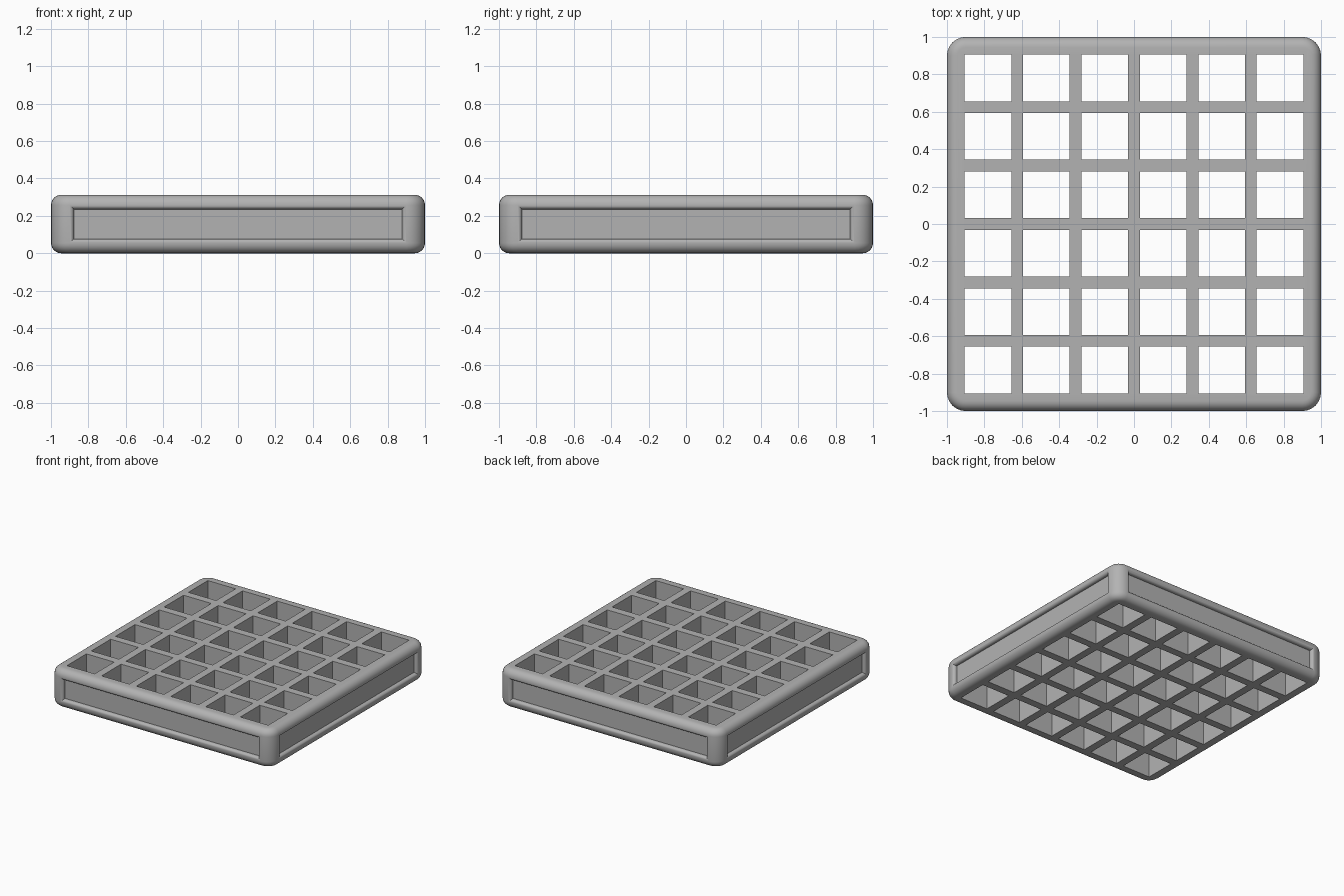
import bpy, bmesh, math

if "Cube" in bpy.data.objects:
    bpy.data.objects.remove(bpy.data.objects["Cube"])

HEIGHT = 0.3125       # also the pitch of the cells
CELL = 0.25
CORNER = 0.1          # plan radius of the corners
ROUND = 0.055         # radius of the top and bottom rims
LIP = 0.022           # rounded lip of the side panels
STEPS = 6

grey = bpy.data.materials.new("Grey")
grey.use_nodes = True
colour = (0.45, 0.45, 0.45, 1)
grey.diffuse_color = colour
grey.node_tree.nodes["Principled BSDF"].inputs["Base Color"].default_value = colour


def make_object(name, bm):
    mesh = bpy.data.meshes.new(name)
    bm.normal_update()
    bm.to_mesh(mesh)
    bm.free()
    mesh.materials.append(grey)
    obj = bpy.data.objects.new(name, mesh)
    bpy.context.collection.objects.link(obj)
    return obj


def rounded_ring(bm, inset, z):
    """Rounded square of vertices, moved inwards by inset."""
    centre, radius = 1 - CORNER, CORNER - inset
    ring = []
    for quarter in range(4):
        mid = math.radians(45 + 90 * quarter)
        cx, cy = math.copysign(centre, math.cos(mid)), math.copysign(centre, math.sin(mid))
        for i in range(STEPS + 1):
            a = math.pi / 2 * (quarter + i / STEPS)
            ring.append(bm.verts.new((cx + radius * math.cos(a), cy + radius * math.sin(a), z)))
    return ring


# Rounded slab: stacked rings from the bottom rim to the top rim
bm = bmesh.new()
arc = [math.pi / 2 * i / STEPS for i in range(STEPS + 1)]
lower = [(ROUND * (1 - math.sin(a)), ROUND * (1 - math.cos(a))) for a in arc]
profile = lower + [(inset, HEIGHT - z) for inset, z in reversed(lower)]
rings = [rounded_ring(bm, inset, z) for inset, z in profile]
for low, high in zip(rings, rings[1:]):
    for i in range(len(low)):
        j = (i + 1) % len(low)
        bm.faces.new((low[i], low[j], high[j], high[i]))
bm.faces.new(rings[-1])
bm.faces.new(rings[0][::-1])
bm.normal_update()

# Recessed side panels with a rounded lip
sides = [f for f in bm.faces if abs(f.normal.z) < 0.01 and f.calc_area() > 0.1]
for a, b in zip(arc, arc[1:]):
    bmesh.ops.inset_individual(
        bm, faces=sides, use_even_offset=True,
        thickness=LIP * (math.sin(b) - math.sin(a)),
        depth=-LIP * (math.cos(a) - math.cos(b)))
bmesh.ops.inset_individual(bm, faces=sides, thickness=0.0005, depth=-0.008)
tray = make_object("grid_tray", bm)

# Square through cells, six by six
bm = bmesh.new()
for col in range(6):
    for row in range(6):
        cell = bmesh.ops.create_cube(bm, size=1)["verts"]
        bmesh.ops.scale(bm, verts=cell, vec=(CELL, CELL, 1))
        bmesh.ops.translate(bm, verts=cell, vec=((col - 2.5) * HEIGHT, (row - 2.5) * HEIGHT, HEIGHT / 2))
cutter = make_object("cell_cutter", bm)
cutter.hide_render = True

cut = tray.modifiers.new("Cells", "BOOLEAN")
cut.operation = "DIFFERENCE"
cut.solver = "EXACT"
cut.object = cutter
bpy.ops.object.select_all(action="DESELECT")
tray.select_set(True)
bpy.context.view_layer.objects.active = tray
bpy.ops.object.modifier_apply(modifier=cut.name)
bpy.data.objects.remove(cutter)
bpy.ops.object.shade_smooth_by_angle(angle=math.radians(30))
